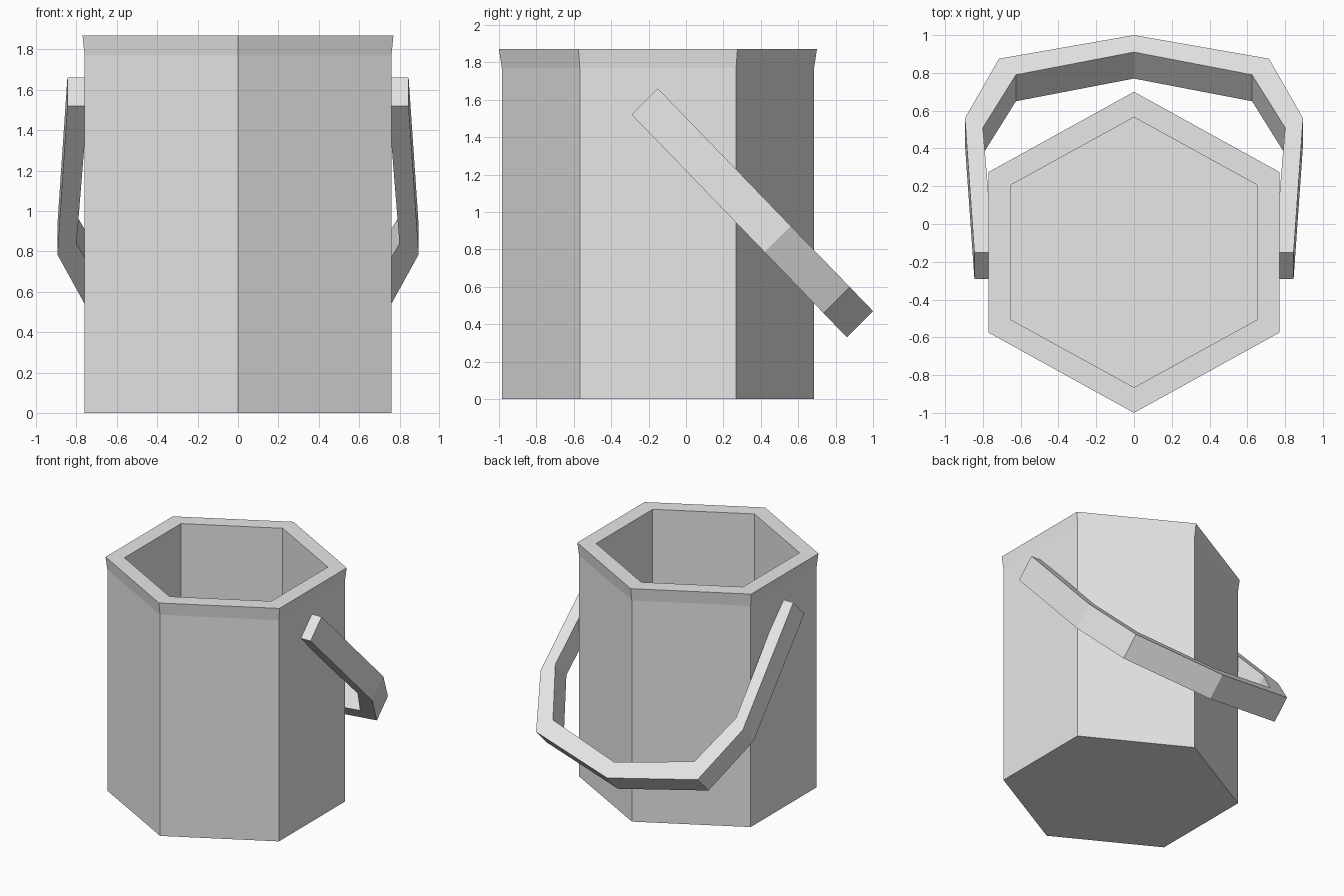
import bpy
import bmesh
from math import sin, cos, pi

default = bpy.data.objects.get("Cube")
if default:
    bpy.data.objects.remove(default)

grey = bpy.data.materials.new("plain grey")
grey.use_nodes = True
colour = (0.8, 0.8, 0.8, 1)
grey.diffuse_color = colour
grey.node_tree.nodes["Principled BSDF"].inputs["Base Color"].default_value = colour


def loft(name, rings):
    """Skin a list of equal-sized rings and cap both ends."""
    bm = bmesh.new()
    loops = [[bm.verts.new(p) for p in ring] for ring in rings]
    for a, b in zip(loops, loops[1:]):
        for i in range(len(a)):
            j = (i + 1) % len(a)
            bm.faces.new((a[i], a[j], b[j], b[i]))
    bm.faces.new(loops[0])
    bm.faces.new(loops[-1])
    bmesh.ops.recalc_face_normals(bm, faces=bm.faces)
    mesh = bpy.data.meshes.new(name)
    bm.to_mesh(mesh)
    bm.free()
    mesh.materials.append(grey)
    obj = bpy.data.objects.new(name, mesh)
    bpy.context.collection.objects.link(obj)
    return obj


def hexagon(half_width, radius, z):
    """Slightly widened hexagon with corners to the front and back."""
    widen = half_width / cos(pi / 6)
    return [(widen * sin(k * pi / 3), radius * cos(k * pi / 3) - 0.15, z)
            for k in range(6)]


# Bucket: outer wall, flared lip, inner wall and floor
loft("bucket", [
    hexagon(0.76, 0.835, 0),
    hexagon(0.76, 0.835, 1.77),
    hexagon(0.77, 0.85, 1.87),
    hexagon(0.65, 0.715, 1.87),
    hexagon(0.65, 0.715, 0.1),
])


# Handle: square bar bent round the back in a sloping plane
def on_slope(x, y, drop=0):
    return (x, y - drop, 1.66 - 1.035 * (y + 0.15) - drop)


# outer x, outer y, inner x, inner y along the left half
half = [(0.845, -0.15, 0.745, -0.15),
        (0.895, 0.56, 0.80, 0.51),
        (0.715, 0.875, 0.625, 0.79)]
path = half + [(0, 1.0, 0, 0.91)]
path += [(-ox, oy, -ix, iy) for ox, oy, ix, iy in reversed(half)]
loft("handle", [
    [on_slope(ox, oy), on_slope(ix, iy),
     on_slope(ix, iy, 0.14), on_slope(ox, oy, 0.14)]
    for ox, oy, ix, iy in path
])
